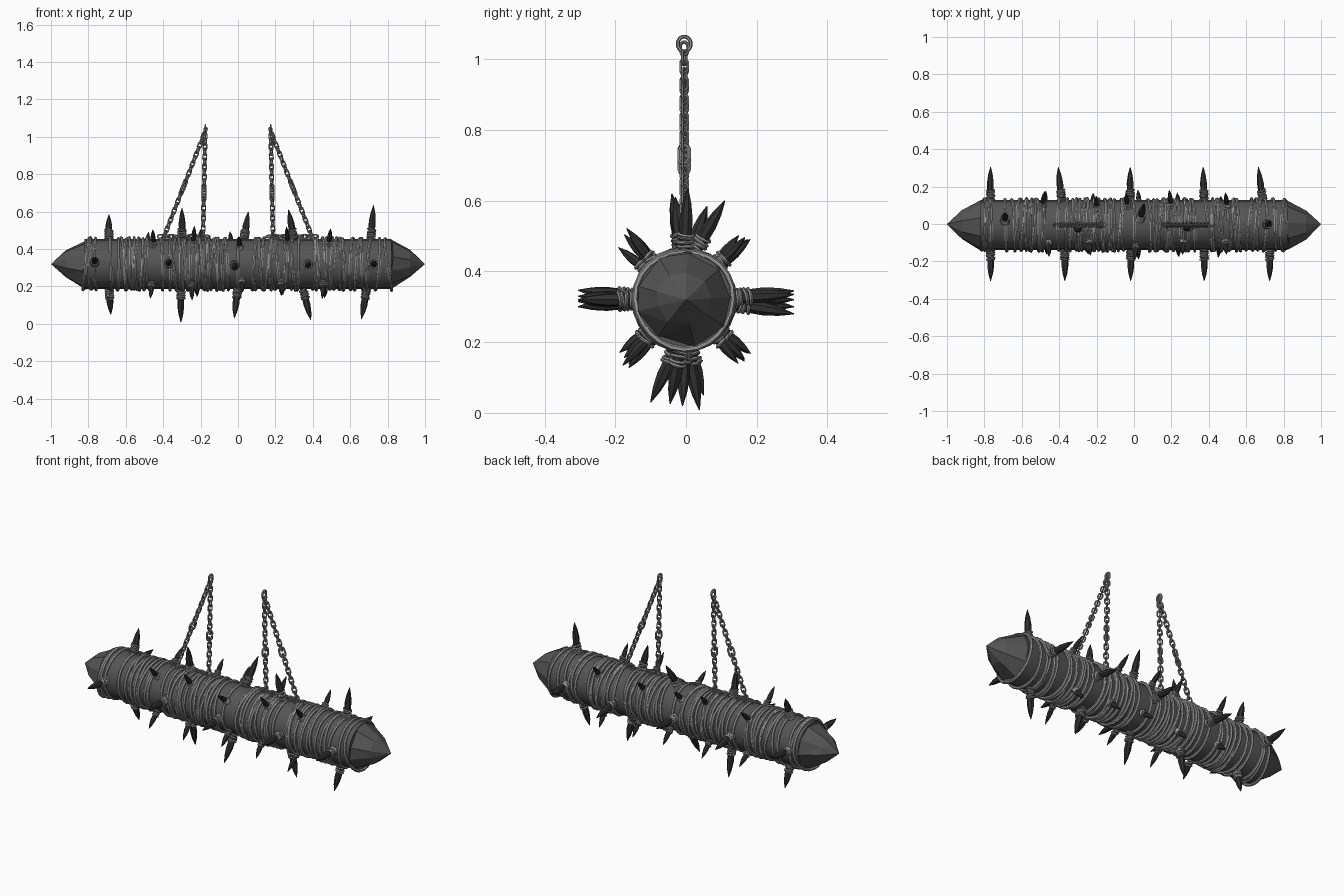
import bpy, bmesh, math, random
from mathutils import Vector, Matrix

if "Cube" in bpy.data.objects:
    bpy.data.objects.remove(bpy.data.objects["Cube"])

random.seed(7)
CY, CZ, R = -0.005, 0.32, 0.134      # log axis and radius
TAU = 2 * math.pi


def mat(name, g):
    m = bpy.data.materials.new(name)
    m.diffuse_color = (g, g, g, 1)
    m.use_nodes = True
    m.node_tree.nodes["Principled BSDF"].inputs["Base Color"].default_value = m.diffuse_color
    return m


WOOD, DARK, ROPE, STEEL = mat("wood", .09), mat("spike", .03), mat("rope", .3), mat("steel", .28)


def finish(bm, name, material, angle=35):
    bmesh.ops.recalc_face_normals(bm, faces=bm.faces)
    me = bpy.data.meshes.new(name)
    bm.to_mesh(me)
    bm.free()
    ob = bpy.data.objects.new(name, me)
    bpy.context.collection.objects.link(ob)
    me.materials.append(material)
    bpy.ops.object.select_all(action='DESELECT')
    ob.select_set(True)
    bpy.context.view_layer.objects.active = ob
    bpy.ops.object.shade_smooth_by_angle(angle=math.radians(angle))
    return ob


def loft(bm, rings, caps=True):
    """Join equal-length rings of points with quads."""
    vs = [[bm.verts.new(p) for p in ring] for ring in rings]
    n = len(vs[0])
    for a, b in zip(vs, vs[1:]):
        for i in range(n):
            bm.faces.new((a[i], a[(i + 1) % n], b[(i + 1) % n], b[i]))
    if caps:
        bm.faces.new(vs[0])
        bm.faces.new(vs[-1])
    return vs


def loop_tube(bm, pts, r, normal, sides=6):
    """Closed tube through a roughly planar loop of points."""
    n, vs = len(pts), []
    for i, p in enumerate(pts):
        t = (pts[(i + 1) % n] - pts[i - 1]).normalized()
        u = t.cross(normal).normalized()
        w = t.cross(u)
        vs.append([bm.verts.new(p + r * (u * math.cos(TAU * k / sides) + w * math.sin(TAU * k / sides)))
                   for k in range(sides)])
    for i in range(n):
        a, b = vs[i], vs[(i + 1) % n]
        for k in range(sides):
            bm.faces.new((a[k], a[(k + 1) % sides], b[(k + 1) % sides], b[k]))


def frame(d):
    return d.to_track_quat('Z', 'Y').to_matrix()


# Log with rough-hewn pointed ends
def log_ring(x, r, n=20):
    return [Vector((x, CY + r * math.cos(TAU * i / n), CZ + r * math.sin(TAU * i / n))) for i in range(n)]


bm = bmesh.new()
loft(bm, [log_ring(x, R) for x in (-.82, -.4, 0, .4, .82)])
finish(bm, "log", WOOD)

for side, name in ((-1, "left_point"), (1, "right_point")):
    bm = bmesh.new()
    n = 9
    ring = []
    for i in range(n):
        a = TAU * (i + random.uniform(-.2, .2)) / n
        r = R * random.uniform(.98, 1.05)
        ring.append(bm.verts.new((side * random.uniform(.80, .83), CY + r * math.cos(a), CZ + r * math.sin(a))))
    mid = []
    for v in ring:
        k = random.uniform(.38, .50)
        mid.append(bm.verts.new((side * .92, CY + (v.co.y - CY) * (k + .12), CZ + (v.co.z - CZ) * (k + .12))))
    tip = bm.verts.new((side, 0, CZ))
    for i in range(n):
        j = (i + 1) % n
        bm.faces.new((ring[i], ring[j], mid[j]))
        bm.faces.new((ring[i], mid[j], mid[i]))
        bm.faces.new((mid[i], mid[j], tip))
    bm.faces.new(ring)
    finish(bm, name, WOOD, 8)

# Rope windings in bands along the log
bm = bmesh.new()
bands = [(-.81, -.76, 3), (-.68, -.64, 2), (-.61, -.48, 8), (-.40, -.36, 2), (-.33, -.06, 15), (.0, .01, 1),
         (.08, .32, 13), (.40, .56, 9), (.61, .70, 4), (.75, .80, 2)]
for x0, x1, n in bands:
    for i in range(n):
        x = x0 + (x1 - x0) * i / max(1, n - 1) + random.uniform(-.004, .004)
        tilt, ph, ph2 = random.uniform(.002, .018), random.uniform(0, TAU), random.uniform(0, TAU)
        pts = []
        for k in range(24):
            a = TAU * k / 24
            r = R + .004 + .003 * math.sin(3 * a + ph2)
            pts.append(Vector((x + tilt * math.cos(a + ph) + .003 * math.sin(2 * a + ph2),
                               CY + r * math.cos(a), CZ + r * math.sin(a))))
        loop_tube(bm, pts, .0085, Vector((1, 0, 0)))
finish(bm, "rope_windings", ROPE, 50)

# Spikes: (base x, tip x, tip y, tip z)
big = [(-.69, -.69, .06, .585), (-.30, -.30, -.04, .62), (.03, .055, .11, .60), (.30, .27, -.03, .61),
       (.71, .725, .005, .635),
       (-.69, -.68, .05, .05), (-.305, -.305, .038, .008), (0, -.02, -.10, .03), (.345, .39, -.01, .02),
       (.69, .66, -.045, .025)]
big += [(x, x, -.305, z) for x, z in ((-.767, .347), (-.37, .33), (-.018, .30), (.375, .315), (.725, .32))]
big += [(b, x, .305, z) for b, x, z in ((-.767, -.767, .345), (-.385, -.405, .30), (-.02, -.02, .32),
                                        (.375, .37, .28), (.69, .665, .335))]
small = []
diagonals = {45: (-.49, -.20, -.035, .20, .50), 135: (-.455, -.24, .01, .265, .485),
             225: (-.46, -.25, .02, .23, .46), 315: (-.48, -.22, .03, .24, .47)}
for deg, xs in diagonals.items():
    for x in xs:
        a, r = math.radians(deg + random.uniform(-7, 7)), random.uniform(.235, .26)
        small.append((x, x + random.uniform(-.012, .012), CY + r * math.cos(a), CZ + r * math.sin(a)))

collars = bmesh.new()
for group, w, name in ((big, .019, "large_spikes"), (small, .014, "small_spikes")):
    bm = bmesh.new()
    for bx, tx, ty, tz in group:
        tip = Vector((tx, ty, tz))
        out = Vector((0, ty - CY, tz - CZ))
        # base leans back towards the nearest main axis
        lean = Vector((0, out.y * (.45 if abs(out.y) < abs(out.z) * .7 else 1),
                       out.z * (.6 if abs(out.z) < abs(out.y) * .7 else 1))).normalized()
        base = Vector((bx, CY, CZ)) + lean * (R - .012)
        d = tip - base
        L = d.length
        M = frame(d.normalized())
        rings = []
        for t, s in ((0, .85), (.3, .95), (.55, 1), (.78, .68), (1, .08)):
            rings.append([base + M @ Vector((w * s * math.cos(TAU * k / 7), w * s * math.sin(TAU * k / 7), t * L))
                          for k in range(7)])
        loft(bm, rings)
        # bindings round the spike base
        for i in range(5 if w > .015 else 3):
            wob = Matrix.Rotation(random.uniform(-.2, .2), 3, 'X') @ Matrix.Rotation(random.uniform(-.2, .2), 3, 'Y')
            pts = [base + M @ (Vector((0, 0, .016 + .0115 * i))
                               + wob @ Vector((w * 1.1 * math.cos(TAU * k / 10), w * 1.1 * math.sin(TAU * k / 10), 0)))
                   for k in range(10)]
            loop_tube(collars, pts, .0052, M.col[2], 5)
    finish(bm, name, DARK, 30)
finish(collars, "spike_bindings", ROPE, 50)


# Hanging chains
def link(bm, c, d, roll, half_len, half_w, r):
    M = frame(d) @ Matrix.Rotation(roll, 3, 'Z')
    s = half_len - half_w
    pts = []
    for k in range(12):
        a = TAU * (k + .5) / 12
        pts.append(c + M @ Vector((half_w * math.cos(a), 0, half_w * math.sin(a) + math.copysign(s, math.sin(a)))))
    loop_tube(bm, pts, r, M.col[1], 6)


def chain(bm, a, b, big_at):
    d = (b - a)
    n = round(d.length / .027)
    for i in range(n + 1):
        scale = 1.4 if i == big_at else 1
        link(bm, a + d * i / n, d.normalized(), math.radians(30 + 90 * (i % 2)),
             .0195 * scale, .0115 * scale, .0042 * scale)


for side, name in ((-1, "left_chain"), (1, "right_chain")):
    bm = bmesh.new()
    top = Vector((side * .175, CY, 1.03))
    chain(bm, top, Vector((side * .187, CY, .455)), 12)
    chain(bm, top, Vector((side * .40, CY, .455)), 12)
    link(bm, Vector((side * .175, CY, 1.043)), Vector((0, 0, 1)), math.pi / 2, .021, .018, .0055)
    # run of chain lying on the log
    chain(bm, Vector((side * .17, CY, .467)), Vector((side * .41, CY, .467)), -1)
    finish(bm, name, STEEL, 40)
